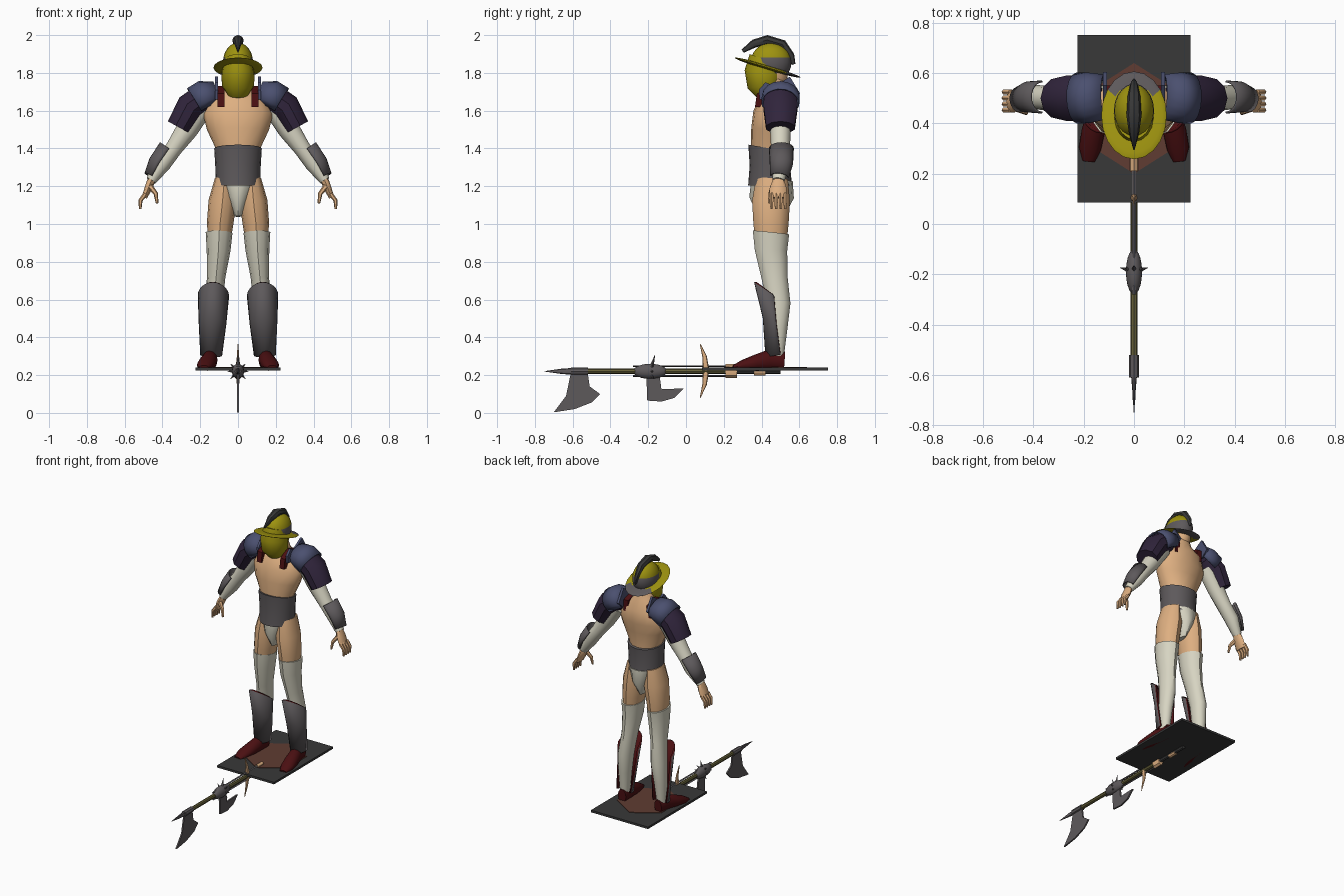
import bpy, bmesh, math
from mathutils import Vector, Matrix

default_cube = bpy.data.objects.get("Cube")
if default_cube:
    bpy.data.objects.remove(default_cube, do_unlink=True)

AXIS_X, AXIS_Y = Vector((1, 0, 0)), Vector((0, 1, 0))


def material(name, *rgb):
    mat = bpy.data.materials.new(name)
    mat.use_nodes = True
    colour = (*rgb, 1)
    mat.diffuse_color = colour
    mat.node_tree.nodes["Principled BSDF"].inputs["Base Color"].default_value = colour
    return mat


brass = material("brass yellow", .34, .29, .005)
skin = material("skin", .73, .43, .22)
cloth = material("off white cloth", .68, .66, .54)
steel = material("steel grey", .11, .1, .105)
purple = material("dark purple", .03, .018, .045)
blue = material("slate blue", .07, .08, .16)
red = material("dark red", .07, .005, .006)
black = material("charcoal", .04, .04, .04)
brown = material("brown", .115, .045, .032)
olive = material("olive wood", .13, .115, .04)


def finish(name, bm, mats, rule=None, thickness=0, smooth=True):
    """Turn a bmesh into a named object, coloured by an optional face rule."""
    bmesh.ops.recalc_face_normals(bm, faces=bm.faces)
    if rule:
        for face in bm.faces:
            face.material_index = int(rule(face.calc_center_median()))
    mesh = bpy.data.meshes.new(name)
    bm.to_mesh(mesh)
    bm.free()
    for mat in mats:
        mesh.materials.append(mat)
    obj = bpy.data.objects.new(name, mesh)
    bpy.context.collection.objects.link(obj)
    if smooth:
        bpy.ops.object.select_all(action="DESELECT")
        obj.select_set(True)
        bpy.context.view_layer.objects.active = obj
        bpy.ops.object.shade_smooth_by_angle(angle=math.radians(38))
    if thickness:
        mod = obj.modifiers.new("shell", "SOLIDIFY")
        mod.thickness = thickness
        mod.material_offset = mod.material_offset_rim = len(mats) - 1
    return obj


def loft(name, rings, *mats, ref=AXIS_Y, sides=12, arc=None, lift=0, side=1, **options):
    """Skin elliptical rings (x, y, z, radius a, radius b) along their path."""
    bm = bmesh.new()
    centres = [Vector((side * r[0], r[1], r[2])) for r in rings]
    last = len(rings) - 1
    start, end = arc or (0, 360)
    loops = []
    for i, ring in enumerate(rings):
        tangent = (centres[min(i + 1, last)] - centres[max(i - 1, 0)]).normalized()
        a = ref.cross(tangent).normalized()
        b = tangent.cross(a)
        if side < 0 and ref == AXIS_Y:
            a = -a
        loop = []
        for k in range(sides + 1 if arc else sides):
            angle = math.radians(start + (end - start) * k / sides)
            across = math.cos(angle) * (side if ref == AXIS_Y else 1)
            point = centres[i] + a * (ring[3] * across * (side if ref == AXIS_Y else 1))
            point += b * (ring[4] * math.sin(angle))
            point.z -= lift * math.sin(angle) * (1 - i / last)
            loop.append(bm.verts.new(point))
        loops.append(loop)
    for low, high in zip(loops, loops[1:]):
        for k in range(sides):
            n = (k + 1) % len(low)
            bm.faces.new((low[k], low[n], high[n], high[k]))
    if not arc:
        bm.faces.new(loops[0])
        bm.faces.new(loops[-1])
    return finish(name, bm, mats, **options)


def plate(name, outline, x, half, mat):
    """Extrude a (y, z) outline across x."""
    bm = bmesh.new()
    near, far = [[bm.verts.new((x + s * half, y, z)) for y, z in outline] for s in (-1, 1)]
    bm.faces.new(near)
    bm.faces.new(far)
    for k in range(len(near)):
        n = (k + 1) % len(near)
        bm.faces.new((near[k], near[n], far[n], far[k]))
    return finish(name, bm, [mat], smooth=False)


def ball(name, centre, size, *mats, tilt=0, **options):
    bm = bmesh.new()
    place = Matrix.Translation(centre) @ Matrix.Rotation(tilt, 4, "X") @ Matrix.Diagonal((*size, 1))
    bmesh.ops.create_uvsphere(bm, u_segments=20, v_segments=12, radius=1, matrix=place)
    return finish(name, bm, mats, **options)


def rod(name, y0, y1, tall, wide, mat, z=.22, sides=8):
    rings = [(0, y, z, tall, wide) for y in (y0, y1)]
    return loft(name, rings, mat, ref=AXIS_X, sides=sides)


# Stand
bm = bmesh.new()
bmesh.ops.create_cube(bm, size=1, matrix=Matrix.Translation((0, .418, .233)) @ Matrix.Diagonal((.45, .665, .015, 1)))
finish("stand", bm, [black], smooth=False)
loft("ground_patch", [(0, .42, z, .22, .2) for z in (.238, .244)], brown,
     sides=6, smooth=False).data.transform(
     Matrix.Translation((0, .42, 0)) @ Matrix.Rotation(math.pi / 2, 4, "Z") @ Matrix.Translation((0, -.42, 0)))

# Trunk, belt and briefs
loft("torso", [(0, .445, 1.24, .105, .1), (0, .445, 1.4, .118, .1), (0, .45, 1.5, .165, .105),
               (0, .462, 1.58, .185, .107), (0, .48, 1.66, .15, .09), (0, .475, 1.71, .075, .06),
               (0, .455, 1.8, .055, .055)], skin, sides=16)
loft("belt", [(0, .445, 1.4, .126, .115), (0, .445, 1.3, .12, .108), (0, .445, 1.205, .118, .116)],
     steel, sides=20, lift=.02)
loft("briefs", [(0, .455, 1.23, .112, .11), (0, .453, 1.14, .068, .118), (0, .45, 1.04, .018, .07)],
     cloth, sides=16)

# Limbs and armour, built once per side
for word, s in (("left_", 1), ("right_", -1)):
    def part(name, rings, *mats, **options):
        return loft(word + name, rings, *mats, side=s, **options)

    # Leg
    part("thigh", [(.072, .455, 1.24, .05, .085), (.082, .45, 1.12, .074, .1),
                   (.095, .45, 1, .07, .093), (.098, .45, .92, .06, .085)], skin)
    part("stocking", [(.1, .45, .955, .071, .096), (.103, .45, .86, .063, .086),
                      (.115, .468, .72, .048, .07), (.13, .49, .58, .05, .063),
                      (.14, .485, .45, .043, .052), (.145, .48, .3, .032, .038)], cloth, lift=.01)
    part("greave", [(.13, .465, .62, .083, .105), (.135, .478, .47, .073, .072),
                    (.142, .5, .305, .058, .08)], steel, red, arc=(180, 360), lift=.08, thickness=.012)
    part("shoe", [(.18, .25, .24, .012, .025), (.175, .3, .252, .028, .044), (.162, .37, .265, .043, .046),
                  (.148, .44, .28, .055, .04), (.142, .52, .275, .05, .03)], red, ref=AXIS_X)

    # Arm
    part("arm", [(.19, .5, 1.62, .06, .06), (.27, .5, 1.5, .058, .055), (.34, .5, 1.4, .045, .05),
                 (.4, .505, 1.32, .046, .048), (.46, .49, 1.23, .028, .032)], cloth)
    part("sleeve", [(.165, .5, 1.68, .075, .088), (.25, .5, 1.62, .078, .095),
                    (.31, .5, 1.51, .07, .08)], purple, sides=10)
    part("vambrace", [(.365, .505, 1.4, .058, .066), (.42, .505, 1.32, .056, .062),
                      (.458, .495, 1.25, .042, .05)], steel, arc=(90, 270), thickness=.008)
    part("palm", [(.455, .49, 1.24, .022, .028), (.475, .488, 1.19, .02, .045),
                  (.495, .488, 1.14, .014, .045)], skin, sides=8)
    for k, finger in enumerate(("index", "middle", "ring", "little")):
        y = .453 + .024 * k
        part(finger + "_finger", [(.49, y, 1.16, .012, .011), (.516, y, 1.125, .011, .011),
                                  (.518, y, 1.08, .007, .007)], skin, sides=6)
    part("thumb", [(.465, .46, 1.2, .015, .015), (.435, .447, 1.16, .012, .012),
                   (.428, .44, 1.11, .007, .007)], skin, sides=6)

    # Shoulder guard with upright fin and red lining
    part("pauldron", [(.115, .505, 1.69, .066, .09), (.175, .502, 1.675, .088, .1),
                      (.225, .5, 1.645, .086, .102)], blue, arc=(50, 310), thickness=.008)
    plate(word + "shoulder_fin", [(.39, 1.66), (.385, 1.71), (.42, 1.75), (.47, 1.73), (.55, 1.78),
                                  (.605, 1.69), (.56, 1.65)], s * .115, .008, blue)
    plate(word + "collar_lining", [(.365, 1.62), (.375, 1.69), (.45, 1.73), (.55, 1.7), (.55, 1.62)],
          s * .09, .018, red)

# Helmet
ball("head", (0, .46, 1.8), (.065, .08, .1), skin)
loft("visor", [(0, .425, 1.87, .07, .09), (0, .41, 1.8, .088, .1), (0, .415, 1.73, .085, .09),
               (0, .43, 1.685, .055, .055)], brass, sides=16, lift=.01)
ball("helmet_crown", (0, .45, 1.855), (.08, .108, .105), brass, steel, rule=lambda c: c.z < 1.88)
ball("helmet_brim", (0, .432, 1.828), (.13, .182, .012), brass, steel,
     tilt=-.29, rule=lambda c: c.y > .51)
loft("helmet_crest", [(0, .3, 1.915, .01, .004), (0, .36, 1.955, .022, .02), (0, .43, 1.974, .026, .03),
                      (0, .51, 1.95, .026, .025), (0, .555, 1.89, .02, .015), (0, .57, 1.845, .01, .004)],
     black, ref=AXIS_X, sides=8)

# Polearm
rod("pole", -.6, .25, .014, .014, olive)
rod("pole_butt", .24, .5, .014, .012, black)
rod("front_collar", -.61, -.52, .019, .019, steel)
loft("spear_tip", [(0, -.75, .22, .001, .001), (0, -.66, .22, .014, .007), (0, -.6, .22, .018, .012)],
     steel, ref=AXIS_X, sides=8)
plate("front_axe_blade", [(-.61, .21), (-.52, .21), (-.51, .14), (-.455, .1), (-.5, .055),
                          (-.59, .02), (-.7, .003), (-.635, .09)], 0, .005, steel)
plate("rear_axe_blade", [(-.21, .2), (-.14, .2), (-.13, .125), (-.01, .13), (-.06, .08),
                         (-.13, .06), (-.205, .065)], 0, .006, steel)
ball("hub", (0, -.19, .22), (.032, .09, .04), steel)
for k in range(8):
    turn = k * math.pi / 4
    reach = .085 if k == 2 else .055
    out = Vector((math.cos(turn), .3, math.sin(turn)))
    root = Vector((0, -.19, .22))
    tip = root + out * reach
    loft("hub_spike", [(*root, .016, .016), (*tip, .001, .001)], steel, sides=4, smooth=False)
for word, z in (("upper_rail", .247), ("lower_rail", .196)):
    rod(word, -.28, .24, .005, .008, steel, z=z, sides=4)
loft("tusk_guard", [(0, .075, .365, .002, .002), (0, .098, .3, .012, .006), (0, .106, .225, .018, .014),
                    (0, .098, .15, .012, .006), (0, .075, .08, .002, .002)], skin, ref=AXIS_X, sides=8)
rod("grip", .21, .27, .037, .02, skin, z=.223)
rod("grip_end", .36, .42, .015, .014, skin, z=.212)
